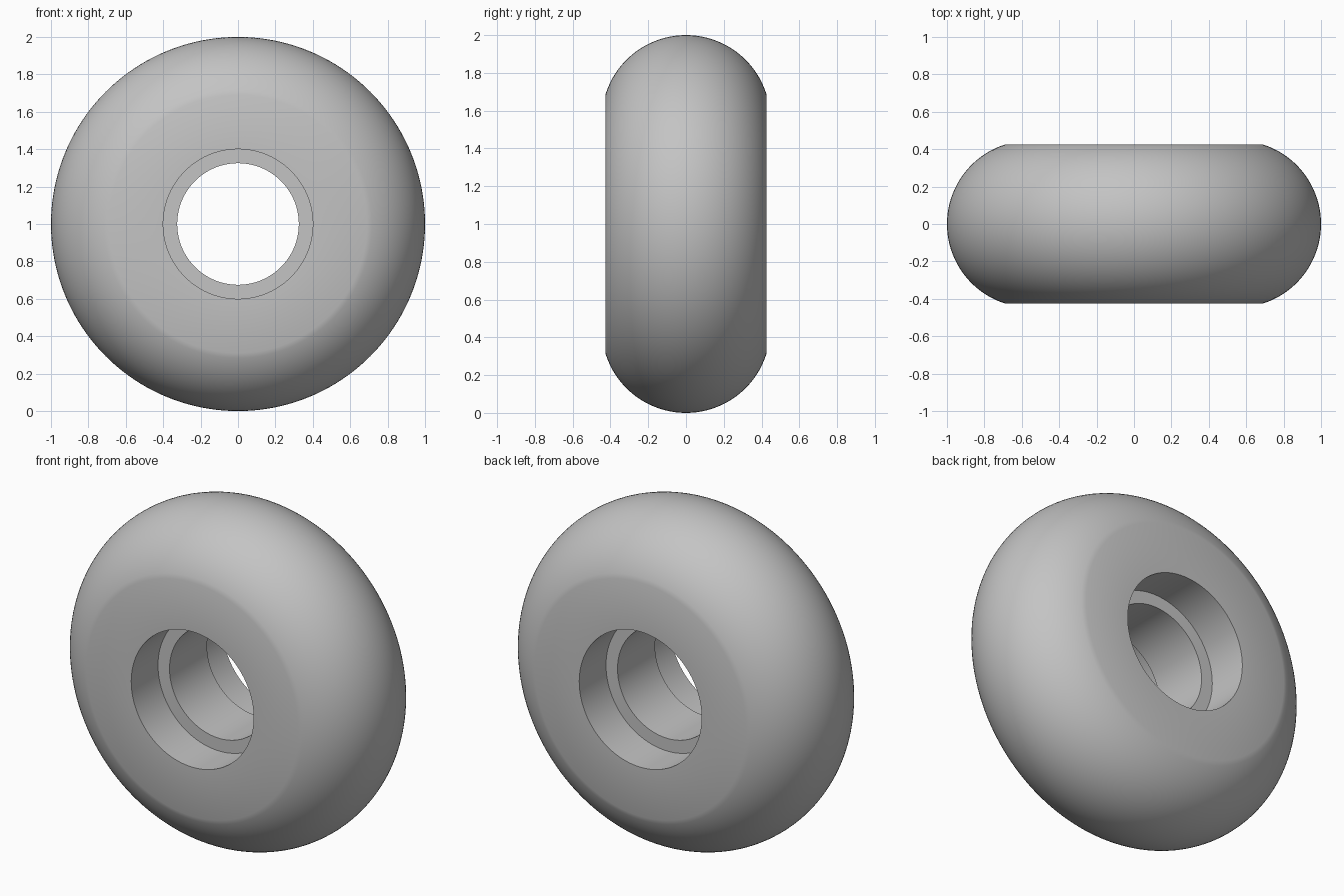
import bpy
import bmesh
import math
from mathutils import Vector, Matrix

cube = bpy.data.objects.get("Cube")
if cube:
    bpy.data.objects.remove(cube, do_unlink=True)

# Wheel dimensions
RADIUS = 1.0
HALF_WIDTH = 0.425
FLAT_RADIUS = 0.69      # where the flat side meets the rounded tread
SEAT_RADIUS = 0.40      # bearing seat on each side
SEAT_DEPTH = 0.25
BORE_RADIUS = 0.325
SEGMENTS = 160
ARC_STEPS = 40


def flat_material(name, color):
    mat = bpy.data.materials.new(name)
    mat.use_nodes = True
    mat.diffuse_color = color
    mat.node_tree.nodes["Principled BSDF"].inputs["Base Color"].default_value = color
    return mat


def wheel_profile():
    """Closed cross-section as (radius, y) pairs."""
    # Tread arc through both side corners and the outermost point
    sagitta = RADIUS - FLAT_RADIUS
    arc_r = (HALF_WIDTH ** 2 + sagitta ** 2) / (2 * sagitta)
    half_angle = math.asin(HALF_WIDTH / arc_r)
    points = []
    for i in range(ARC_STEPS + 1):
        a = half_angle * (2 * i / ARC_STEPS - 1)
        points.append((RADIUS - arc_r + arc_r * math.cos(a), arc_r * math.sin(a)))
    # Back seat, bore and front seat
    step = HALF_WIDTH - SEAT_DEPTH
    hub = [(SEAT_RADIUS, HALF_WIDTH), (SEAT_RADIUS, step), (BORE_RADIUS, step)]
    return points + hub + [(r, -y) for r, y in reversed(hub)]


def lathe(name, profile, mat):
    """Turn a closed profile around the y axis."""
    bm = bmesh.new()
    verts = [bm.verts.new((r, y, 0)) for r, y in profile]
    edges = [bm.edges.new((v, verts[i - 1])) for i, v in enumerate(verts)]
    bmesh.ops.spin(bm, geom=verts + edges, cent=(0, 0, 0), axis=Vector((0, 1, 0)),
                   angle=math.tau, steps=SEGMENTS, use_merge=True)
    bmesh.ops.remove_doubles(bm, verts=bm.verts, dist=0.0001)
    bmesh.ops.recalc_face_normals(bm, faces=bm.faces)
    bmesh.ops.transform(bm, matrix=Matrix.Translation((0, 0, RADIUS)), verts=bm.verts)
    mesh = bpy.data.meshes.new(name)
    bm.to_mesh(mesh)
    bm.free()
    mesh.materials.append(mat)
    obj = bpy.data.objects.new(name, mesh)
    bpy.context.collection.objects.link(obj)
    return obj


# Wheel body with stepped bore
wheel = lathe("wheel", wheel_profile(), flat_material("grey", (0.55, 0.55, 0.55, 1)))
bpy.ops.object.select_all(action="DESELECT")
wheel.select_set(True)
bpy.context.view_layer.objects.active = wheel
bpy.ops.object.shade_smooth_by_angle(angle=math.radians(30))
